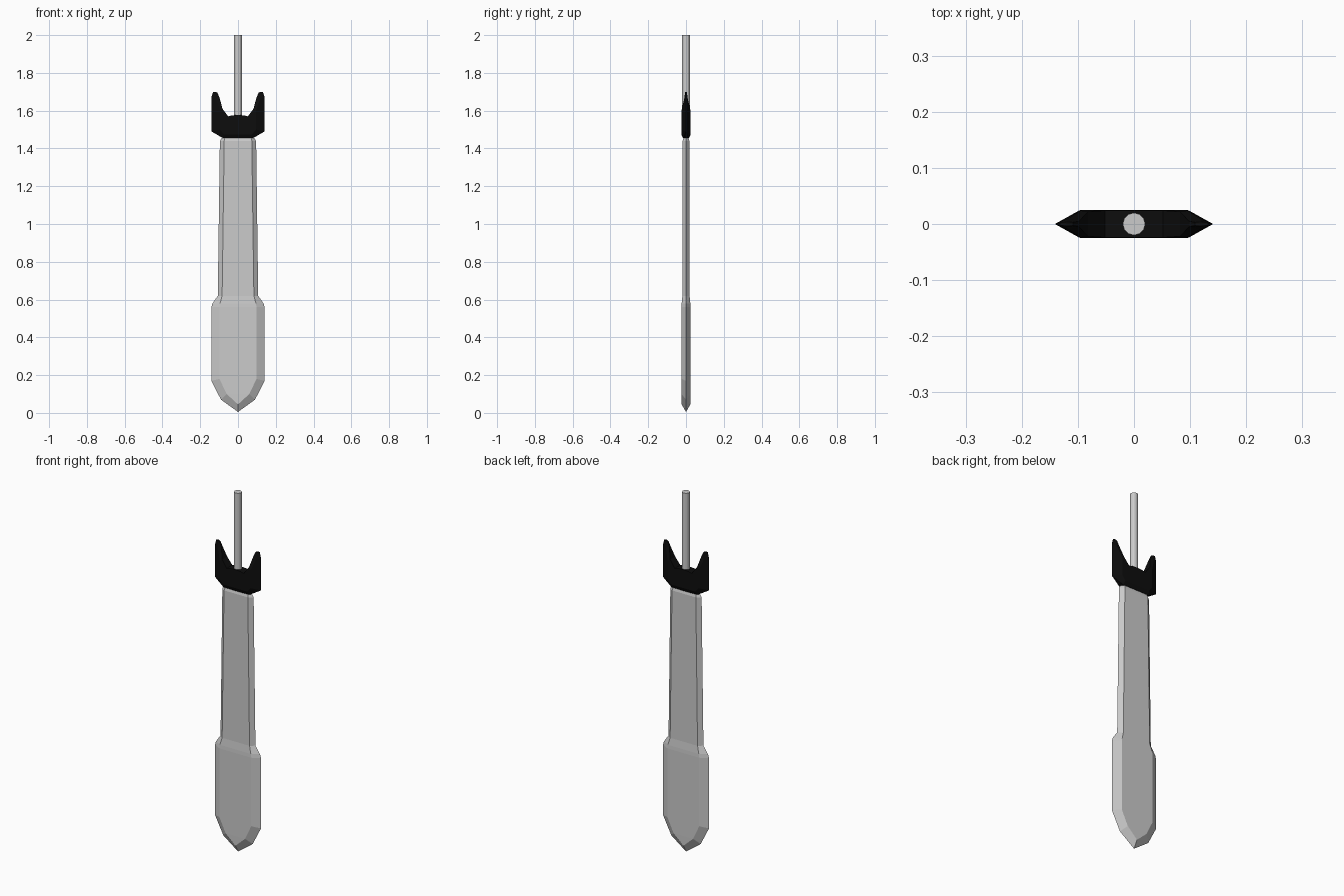
import bpy, bmesh

if "Cube" in bpy.data.objects:
    bpy.data.objects.remove(bpy.data.objects["Cube"])


def material(name, rgb):
    m = bpy.data.materials.new(name)
    m.diffuse_color = (*rgb, 1)
    m.use_nodes = True
    m.node_tree.nodes["Principled BSDF"].inputs["Base Color"].default_value = m.diffuse_color
    return m


steel = material("light grey metal", (0.6, 0.6, 0.6))
black = material("black", (0.004, 0.004, 0.004))


def faceted_solid(name, rows, mat):
    """Rows of (x, z, half thickness) from rim to inside, mirrored in x and y."""
    bm = bmesh.new()
    cache = {}

    def vert(p):
        key = tuple(round(c, 4) + 0.0 for c in p)
        if key not in cache:
            cache[key] = bm.verts.new(key)
        return cache[key]

    def face(points):
        vs = list(dict.fromkeys(vert(p) for p in points))
        if len(vs) > 2 and not bm.faces.get(vs):
            bm.faces.new(vs)

    n, m = len(rows), len(rows[0])
    rim = ([(0, j) for j in range(m)] + [(i, m - 1) for i in range(1, n)]
           + [(n - 1, j) for j in range(m - 2, -1, -1)]
           + [(i, 0) for i in range(n - 2, 0, -1)])
    for sx in (1, -1):
        def pt(i, j, sy):
            x, z, t = rows[i][j]
            return (sx * x, sy * t, z)
        # front and back faces
        for sy in (1, -1):
            for i in range(n - 1):
                for j in range(m - 1):
                    face([pt(i, j, sy), pt(i + 1, j, sy),
                          pt(i + 1, j + 1, sy), pt(i, j + 1, sy)])
        # walls joining front and back, except on the mirror plane
        for a, b in zip(rim, rim[1:] + rim[:1]):
            if rows[a[0]][a[1]][0] or rows[b[0]][b[1]][0]:
                face([pt(*a, 1), pt(*b, 1), pt(*b, -1), pt(*a, -1)])
    bmesh.ops.recalc_face_normals(bm, faces=bm.faces)
    me = bpy.data.meshes.new(name)
    bm.to_mesh(me)
    bm.free()
    me.materials.append(mat)
    ob = bpy.data.objects.new(name, me)
    bpy.context.collection.objects.link(ob)
    return ob


# Blade: sharp rim, bevel line, flat middle, from the tip upwards
blade_rim = [(0, 0.005), (0.09, 0.07), (0.141, 0.17), (0.141, 0.56),
             (0.135, 0.58), (0.107, 0.62), (0.096, 1.44), (0.086, 1.455)]
blade_bevel = [(0, 0.045), (0.06, 0.10), (0.098, 0.18), (0.098, 0.56),
               (0.095, 0.58), (0.084, 0.62), (0.073, 1.44), (0.070, 1.455)]
blade_depth = [0.023, 0.024, 0.024, 0.024, 0.023, 0.019, 0.018, 0.014]
faceted_solid("blade", [
    [(*r, 0), (*b, t), (0, b[1], t)]
    for r, b, t in zip(blade_rim, blade_bevel, blade_depth)], steel)

# Guard: outer rim, thick middle line and inner edge, from centre to prong tip
faceted_solid("guard", [
    [(0, 1.455, .016), (0, 1.475, .025), (0, 1.577, .024)],
    [(.08, 1.455, .014), (.075, 1.475, .025), (.03, 1.575, .024)],
    [(.141, 1.49, 0), (.095, 1.50, .025), (.052, 1.57, .024)],
    [(.141, 1.60, 0), (.095, 1.60, .024), (.082, 1.61, .022)],
    [(.141, 1.67, 0), (.117, 1.66, .010), (.098, 1.67, .005)],
    [(.132, 1.70, .002), (.12, 1.70, .004), (.109, 1.695, .003)],
], black)

# Handle rod
bpy.ops.mesh.primitive_cylinder_add(vertices=12, radius=0.02, depth=0.45,
                                    location=(0, 0, 1.775))
rod = bpy.context.object
rod.name = "handle_rod"
rod.data.materials.append(steel)
